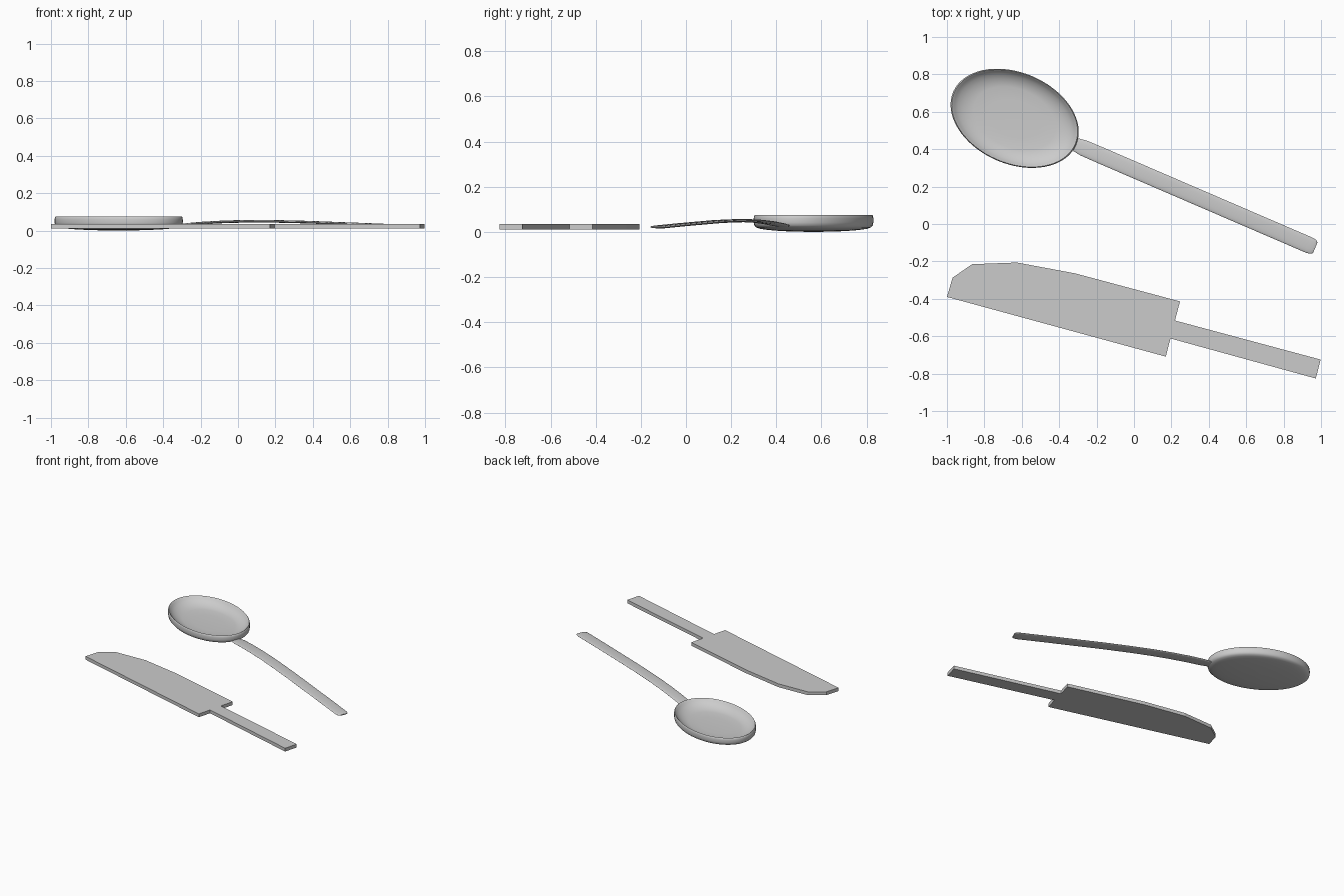
import bpy, bmesh, math
from mathutils import Vector, Matrix

if "Cube" in bpy.data.objects:
    bpy.data.objects.remove(bpy.data.objects["Cube"])


def make_object(name, bm, smooth=None):
    bmesh.ops.recalc_face_normals(bm, faces=bm.faces)
    mesh = bpy.data.meshes.new(name)
    bm.to_mesh(mesh)
    bm.free()
    obj = bpy.data.objects.new(name, mesh)
    bpy.context.collection.objects.link(obj)
    if smooth:
        bpy.ops.object.select_all(action='DESELECT')
        obj.select_set(True)
        bpy.context.view_layer.objects.active = obj
        bpy.ops.object.shade_smooth_by_angle(angle=math.radians(smooth))
    return obj


def skin_rings(bm, rings):
    """Join equal closed loops of points with quads and cap both ends."""
    loops = [[bm.verts.new(p) for p in ring] for ring in rings]
    n = len(loops[0])
    for a, b in zip(loops, loops[1:]):
        for i in range(n):
            j = (i + 1) % n
            bm.faces.new((a[i], a[j], b[j], b[i]))
    bm.faces.new(loops[0])
    bm.faces.new(loops[-1])


# Knife: flat extruded outline
outline = [(-1, -.39), (-.97, -.287), (-.866, -.215), (-.626, -.206),
           (-.315, -.264), (.246, -.414), (.219, -.516), (.998, -.725),
           (.972, -.826), (.195, -.612), (.17, -.709)]
bm = bmesh.new()
skin_rings(bm, [[(x, y, z) for x, y in outline] for z in (.01, .035)])
make_object("knife", bm)

# Spoon local frame: origin at bowl centre, x along the handle
frame = Matrix.Translation((-.638, .565, 0)) @ Matrix.Rotation(math.radians(-23.3), 4, 'Z')

# Spoon bowl: profile (radius fraction, height) swept around an ellipse
profile = [(.05, 0), (.4, .002), (.66, .006), (.8, .01), (.9, .014), (.96, .02),
           (.99, .029), (1, .042), (1, .06), (.995, .07), (.982, .075),
           (.968, .072), (.94, .061), (.88, .046), (.8, .034), (.72, .026),
           (.64, .022), (.4, .019), (.05, .018)]
bm = bmesh.new()
skin_rings(bm, [[(.358 * r * math.cos(t), .244 * r * math.sin(t), z)
                 for t in (2 * math.pi * i / 64 for i in range(64))]
                for r, z in profile])
make_object("spoon_bowl", bm, 50).matrix_world = frame

# Spoon handle: stations (distance, centre height, half width, half thickness)
stations = [(.335, .026, .032, .005), (.36, .029, .037, .006),
            (.4, .033, .043, .007), (.5, .041, .044, .007),
            (.62, .047, .044, .007), (.76, .050, .044, .007),
            (.92, .049, .044, .007), (1.1, .045, .044, .007),
            (1.3, .038, .044, .007), (1.5, .031, .044, .007),
            (1.65, .025, .044, .007), (1.715, .0225, .044, .007),
            (1.735, .022, .041, .006), (1.745, .0215, .036, .005),
            (1.75, .0215, .028, .003)]


def section(u, z, w, h):
    ring = []
    for i in range(20):
        t = 2 * math.pi * i / 20
        c, s = math.cos(t), math.sin(t)
        ring.append(Vector((u, w * math.copysign(abs(c) ** .8, c), z + h * s)))
    return ring


bm = bmesh.new()
skin_rings(bm, [section(*s) for s in stations])
make_object("spoon_handle", bm, 50).matrix_world = frame
